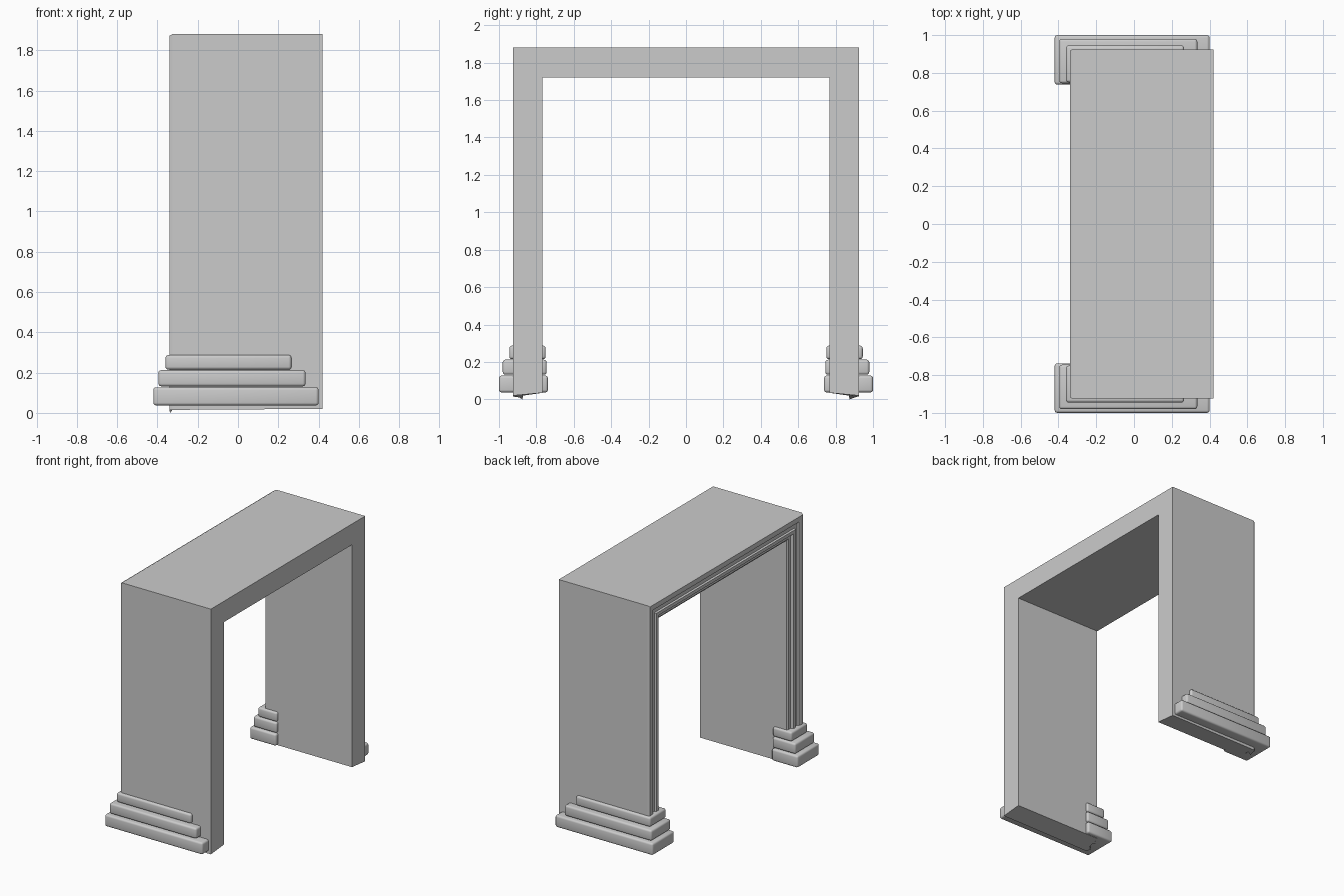
import bpy, bmesh

if "Cube" in bpy.data.objects:
    bpy.data.objects.remove(bpy.data.objects["Cube"])


def finish(name, bm):
    bmesh.ops.recalc_face_normals(bm, faces=bm.faces)
    mesh = bpy.data.meshes.new(name)
    bm.to_mesh(mesh)
    bm.free()
    obj = bpy.data.objects.new(name, mesh)
    bpy.context.collection.objects.link(obj)
    return obj


# Door frame: moulded section (inset from outer edge, x, foot height) swept round the opening
SECTION = [(0, .42, .02), (0, -.325, .015), (.008, -.34, .015), (.035, -.34, .01),
           (.05, -.335, 0), (.055, -.322, .02), (.085, -.322, .03), (.09, -.335, .03),
           (.115, -.335, .035), (.12, -.315, .035), (.145, -.315, .035),
           (.158, -.305, .035), (.158, .42, .035)]


def make_frame():
    bm = bmesh.new()
    stations = []
    for side, top in ((-1, False), (-1, True), (1, True), (1, False)):
        stations.append([bm.verts.new((x, side * (.925 - d), 1.88 - d if top else foot))
                         for d, x, foot in SECTION])
    n = len(SECTION)
    for a, b in zip(stations, stations[1:]):
        for i in range(n):
            j = (i + 1) % n
            bm.faces.new((a[i], a[j], b[j], b[i]))
    bm.faces.new(stations[0])
    bm.faces.new(stations[-1])
    finish("door_frame", bm)


# Plinth course: rounded L-shaped slab wrapping the front and outer side of a leg
def plinth_course(name, side, x0, x1, outer, inner, z0, z1):
    outline = [(x0, outer), (x1, outer), (x1, .86), (-.2, .86), (-.2, inner), (x0, inner)]
    bm = bmesh.new()
    face = bm.faces.new([bm.verts.new((x, side * y, z0)) for x, y in outline])
    ext = bmesh.ops.extrude_face_region(bm, geom=[face])
    tops = [v for v in ext["geom"] if isinstance(v, bmesh.types.BMVert)]
    bmesh.ops.translate(bm, verts=tops, vec=(0, 0, z1 - z0))
    obj = finish(name, bm)
    bevel = obj.modifiers.new("rounded_edges", 'BEVEL')
    bevel.width = .014
    bevel.segments = 3
    bpy.ops.object.select_all(action='DESELECT')
    obj.select_set(True)
    bpy.context.view_layer.objects.active = obj
    bpy.ops.object.modifier_apply(modifier=bevel.name)
    bpy.ops.object.shade_smooth_by_angle(angle=.6)


make_frame()
COURSES = [("bottom", -.42, .40, 1.0, .738, .037, .127),
           ("middle", -.395, .335, .98, .745, .132, .212),
           ("top", -.36, .265, .945, .75, .215, .287)]
for label, side in (("front", -1), ("back", 1)):
    for level, *size in COURSES:
        plinth_course(f"{label}_plinth_{level}", side, *size)
